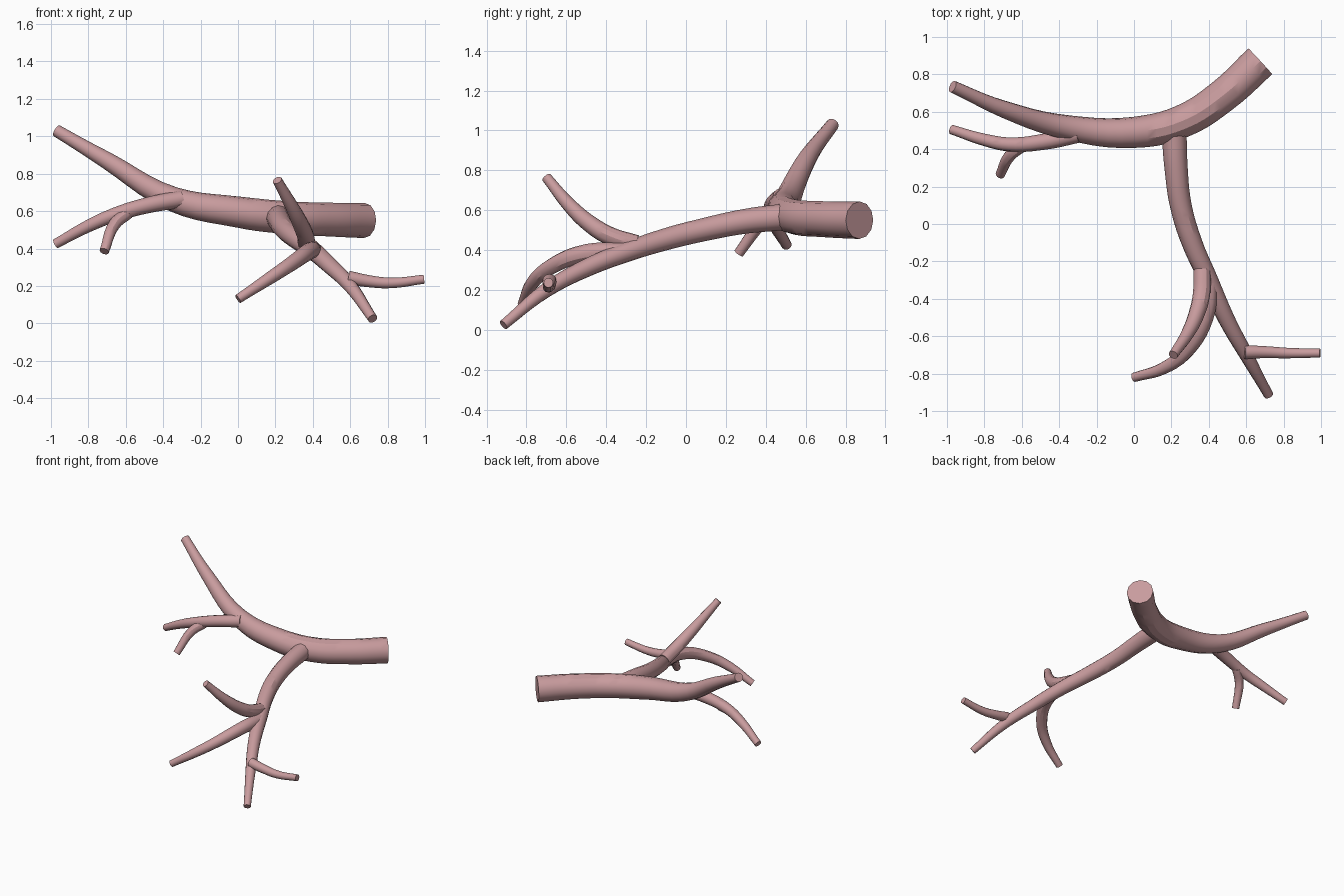
import bpy

cube = bpy.data.objects.get("Cube")
if cube:
    bpy.data.objects.remove(cube, do_unlink=True)

bark = bpy.data.materials.new("rosy_bark")
bark.use_nodes = True
colour = (0.58, 0.33, 0.34, 1)
bark.diffuse_color = colour
bark.node_tree.nodes["Principled BSDF"].inputs["Base Color"].default_value = colour


def limb(name, points):
    """Tapered round limb through (x, y, z, radius) points with flat cut ends."""
    curve = bpy.data.curves.new(name, "CURVE")
    curve.dimensions = "3D"
    curve.bevel_depth = 1
    curve.bevel_resolution = 4
    curve.resolution_u = 5
    curve.use_fill_caps = True
    spline = curve.splines.new("BEZIER")
    spline.radius_interpolation = "CARDINAL"
    spline.bezier_points.add(len(points) - 1)
    for knot, (x, y, z, r) in zip(spline.bezier_points, points):
        knot.co = (x, y, z)
        knot.radius = r
        knot.handle_left_type = knot.handle_right_type = "AUTO"
    obj = bpy.data.objects.new(name, curve)
    bpy.context.collection.objects.link(obj)
    bpy.ops.object.select_all(action="DESELECT")
    obj.select_set(True)
    bpy.context.view_layer.objects.active = obj
    bpy.ops.object.convert(target="MESH")
    obj = bpy.context.object
    obj.data.materials.clear()
    obj.data.materials.append(bark)
    bpy.ops.object.shade_smooth_by_angle()
    return obj


# Thick main bough, sweeping from the cut end to the raised tip
limb("main_bough", [
    (.675, .87, .55, .094), (.48, .69, .555, .09), (.26, .55, .565, .088),
    (0, .49, .595, .083), (-.35, .515, .665, .066),
    (-.7, .615, .87, .046), (-.97, .735, 1.03, .033)])

# Side branch of the bough and its twig
limb("right_branch", [
    (-.3, .48, .665, .046), (-.48, .44, .632, .043), (-.66, .425, .58, .038),
    (-.8, .45, .52, .033), (-.975, .505, .425, .026)])
limb("right_twig", [
    (-.59, .425, .59, .034), (-.66, .37, .53, .032), (-.715, .265, .385, .026)])

# Long forward branch
limb("front_branch", [
    (.215, .475, .565, .066), (.225, .3, .545, .062), (.25, .1, .505, .058),
    (.31, -.1, .455, .055), (.4, -.3, .39, .05), (.49, -.5, .31, .045),
    (.6, -.7, .2, .037), (.72, -.915, .025, .026)])

# Twigs of the forward branch
limb("rising_twig", [
    (.365, -.25, .43, .046), (.36, -.38, .47, .046), (.335, -.48, .53, .043),
    (.29, -.58, .62, .036), (.21, -.7, .765, .026)])
limb("drooping_twig", [
    (.405, -.3, .39, .046), (.38, -.5, .385, .045), (.28, -.68, .315, .039),
    (.16, -.77, .235, .033), (0, -.82, .13, .025)])
limb("left_twig", [
    (.59, -.685, .245, .036), (.7, -.685, .225, .032),
    (.82, -.69, .216, .028), (.995, -.69, .236, .024)])
